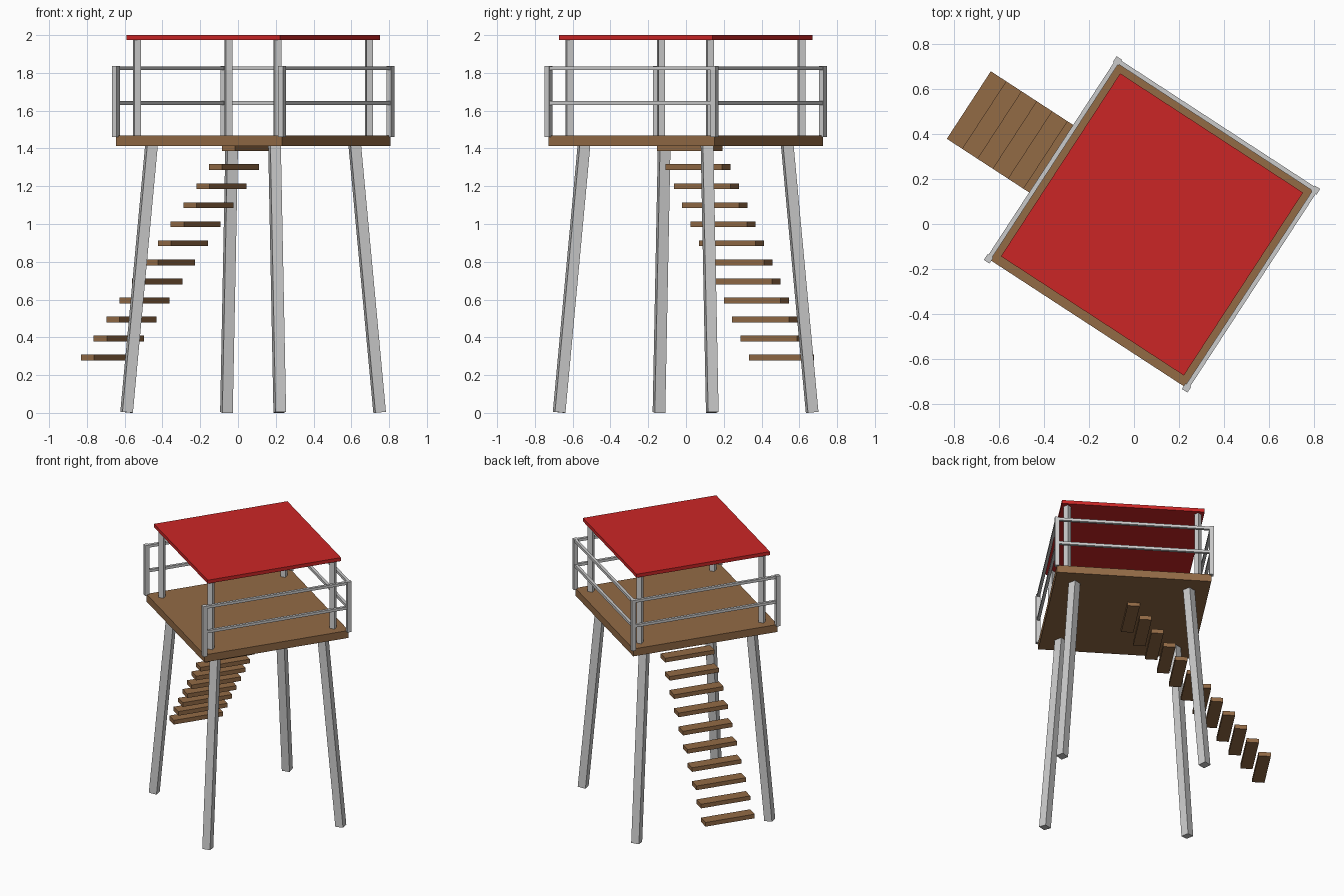
import bpy, math
from mathutils import Matrix, Vector

if "Cube" in bpy.data.objects:
    bpy.data.objects.remove(bpy.data.objects["Cube"])

# Whole tower is turned about z and slightly offset because of the stairs
FRAME = Matrix.Translation((0.08, -0.002, 0)) @ Matrix.Rotation(math.radians(-33.1), 4, 'Z')


def material(name, rgb):
    m = bpy.data.materials.new(name)
    m.diffuse_color = (*rgb, 1)
    m.use_nodes = True
    m.node_tree.nodes["Principled BSDF"].inputs["Base Color"].default_value = m.diffuse_color
    return m


WOOD = material("wood", (0.29, 0.145, 0.06))
RED = material("red", (0.60, 0.019, 0.019))


def box(name, loc, size, mat=None, rot=None):
    bpy.ops.mesh.primitive_cube_add(size=1)
    ob = bpy.context.object
    ob.name = name
    local = Matrix.Translation(loc) @ (rot or Matrix.Identity(4)) @ Matrix.Diagonal((*size, 1))
    ob.data.transform(FRAME @ local)
    if mat:
        ob.data.materials.append(mat)
    return ob


def pole(name, a, b, width):
    # Square pole with its edges pointing along the platform sides
    a, b = Vector(a), Vector(b)
    d = b - a
    rot = Vector((0, 0, 1)).rotation_difference(d).to_matrix().to_4x4()
    rot = rot @ Matrix.Rotation(math.radians(45), 4, 'Z')
    return box(name, (a + b) / 2, (width, width, d.length), None, rot)


# Platform and roof
box("platform", (0, 0, 1.44), (1.05, 1.05, 0.055), WOOD)
box("roof", (0, 0, 1.987), (0.97, 0.97, 0.026), RED)

# Splayed legs, roof posts and railing posts at each corner
E = 0.525
for sx in (-1, 1):
    for sy in (-1, 1):
        pole("leg", (sx * 0.484, sy * 0.484, 0.003), (sx * 0.388, sy * 0.388, 1.43), 0.0566)
        pole("roof_post", (sx * 0.444, sy * 0.444, 1.46), (sx * 0.444, sy * 0.444, 1.98), 0.0354)
        box("railing_post", (sx * E, sy * E, 1.648), (0.03, 0.03, 0.375))

# Rails on three sides, the front side stays open
for z in (1.64, 1.824):
    for sx in (-1, 1):
        box("side_rail", (sx * E, 0, z), (0.02, 2 * E, 0.02))
    box("back_rail", (0, E, z), (2 * E, 0.02, 0.02))

# Floating stair treads
for i in range(12):
    box("stair_tread", (-0.93 + 0.081 * i, 0, 0.293 + 0.1008 * i), (0.083, 0.358, 0.031), WOOD)
